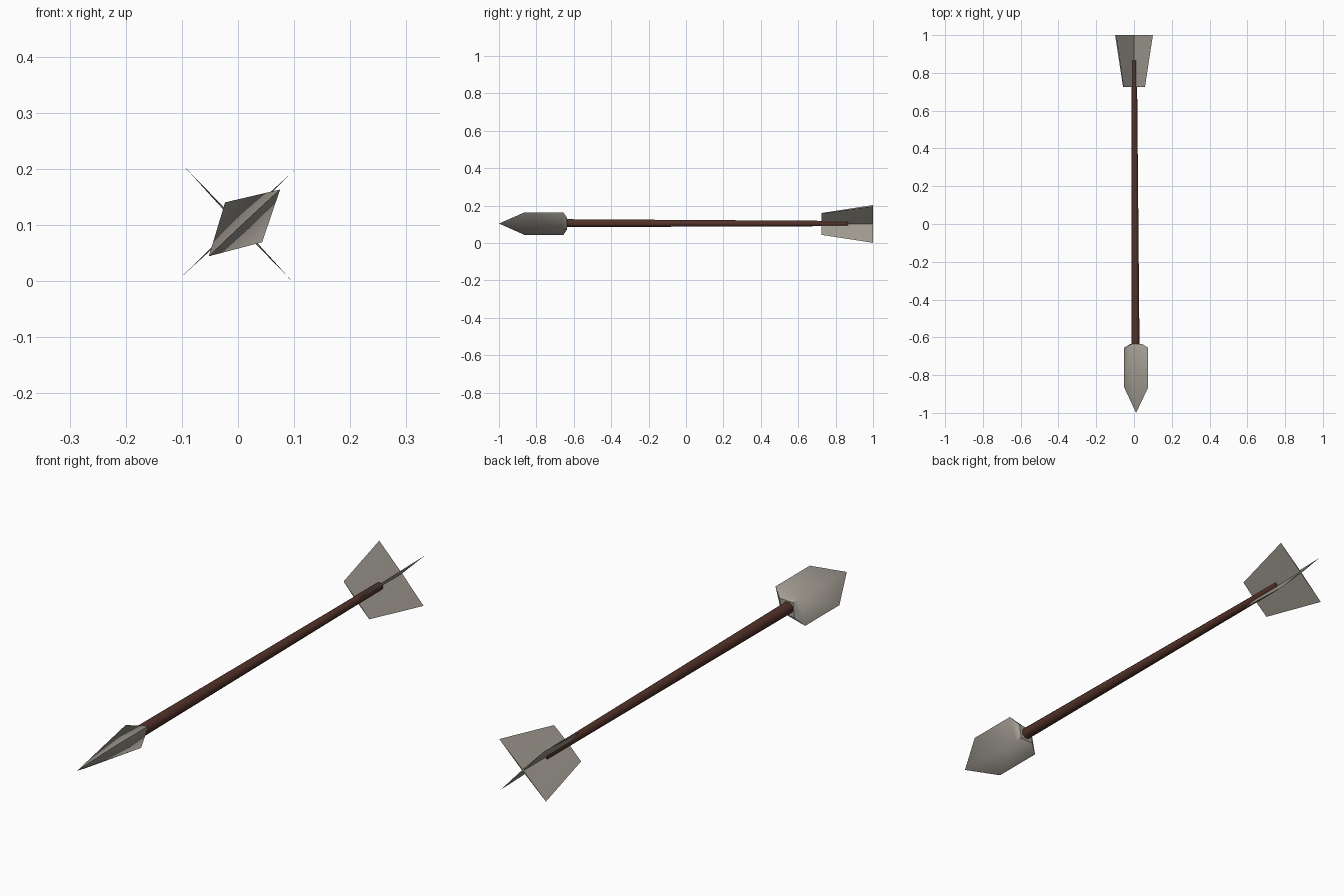
import bpy, bmesh, math
from mathutils import Vector

if "Cube" in bpy.data.objects:
    bpy.data.objects.remove(bpy.data.objects["Cube"])


def material(name, rgb):
    m = bpy.data.materials.new(name)
    m.diffuse_color = (*rgb, 1)
    m.use_nodes = True
    m.node_tree.nodes["Principled BSDF"].inputs["Base Color"].default_value = m.diffuse_color
    return m


STONE = material("grey stone", (0.36, 0.335, 0.29))
WOOD = material("dark brown wood", (0.085, 0.032, 0.022))


def build(name, verts, faces, mat, angle):
    me = bpy.data.meshes.new(name)
    me.from_pydata(verts, [], faces)
    bm = bmesh.new()
    bm.from_mesh(me)
    bmesh.ops.recalc_face_normals(bm, faces=bm.faces)
    bm.to_mesh(me)
    bm.free()
    me.materials.append(mat)
    ob = bpy.data.objects.new(name, me)
    bpy.context.collection.objects.link(ob)
    bpy.ops.object.select_all(action='DESELECT')
    ob.select_set(True)
    bpy.context.view_layer.objects.active = ob
    bpy.ops.object.shade_smooth_by_angle(angle=math.radians(angle))
    return ob


# Arrowhead: two wide blade corners (0, 2) with parallel edges, two ridge corners (1, 3)
CX, CZ = 0.011, 0.104
corners = [(0.064, 0.059), (-0.034, 0.036), (-0.063, -0.060), (0.032, -0.035)]


def ring(y, wide, ridge):
    return [(CX + x * (ridge if i % 2 else wide), y, CZ + z * (ridge if i % 2 else wide))
            for i, (x, z) in enumerate(corners)]


front = ring(-0.865, 1, 1)
verts = ring(-0.635, 0.5, 0.75) + ring(-0.655, 1, 1) + [front[0], front[2], (CX, -1, CZ)]
faces = [(0, 1, 2, 3)]
for i in range(4):
    j = (i + 1) % 4
    faces.append((i, j, 4 + j, 4 + i))
    w, r = (i, j) if i % 2 == 0 else (j, i)      # blade corner, ridge corner
    f = 8 if w == 0 else 9
    faces += [(4 + w, 4 + r, f), (f, 4 + r, 10)]
build("arrowhead", verts, faces, STONE, 45)

# Tapered wooden shaft
N = 8
verts = []
for y, r, x, z in ((-0.66, 0.023, 0.008, 0.106), (0.865, 0.015, 0.0015, 0.104)):
    for k in range(N):
        a = math.tau * (k + 0.5) / N
        verts.append((x + r * math.cos(a), y, z + r * math.sin(a)))
faces = [tuple(range(N)), tuple(range(N, 2 * N))]
faces += [(k, (k + 1) % N, N + (k + 1) % N, N + k) for k in range(N)]
build("shaft", verts, faces, WOOD, 60)


# Crossed fins: thin vanes, thickest at the middle, flaring towards the rear
def fin(name, a, b):
    a, b = Vector(a), Vector(b)
    mid = (a + b) / 2
    d = (b - a).normalized()
    n = Vector((-d.z, 0, d.x)) * 0.0025
    verts = []
    for y, s in ((0.725, 0.58), (1.0, 1.0)):
        for p in (mid + (a - mid) * s, mid + n, mid + (b - mid) * s, mid - n):
            verts.append((p.x, y, p.z))
    faces = [(0, 1, 2, 3), (4, 5, 6, 7)]
    faces += [(k, (k + 1) % 4, 4 + (k + 1) % 4, 4 + k) for k in range(4)]
    build(name, verts, faces, STONE, 45)


fin("fin_rising", (-0.1, 0, 0.008), (0.1, 0, 0.197))
fin("fin_falling", (-0.095, 0, 0.203), (0.095, 0, 0.001))
